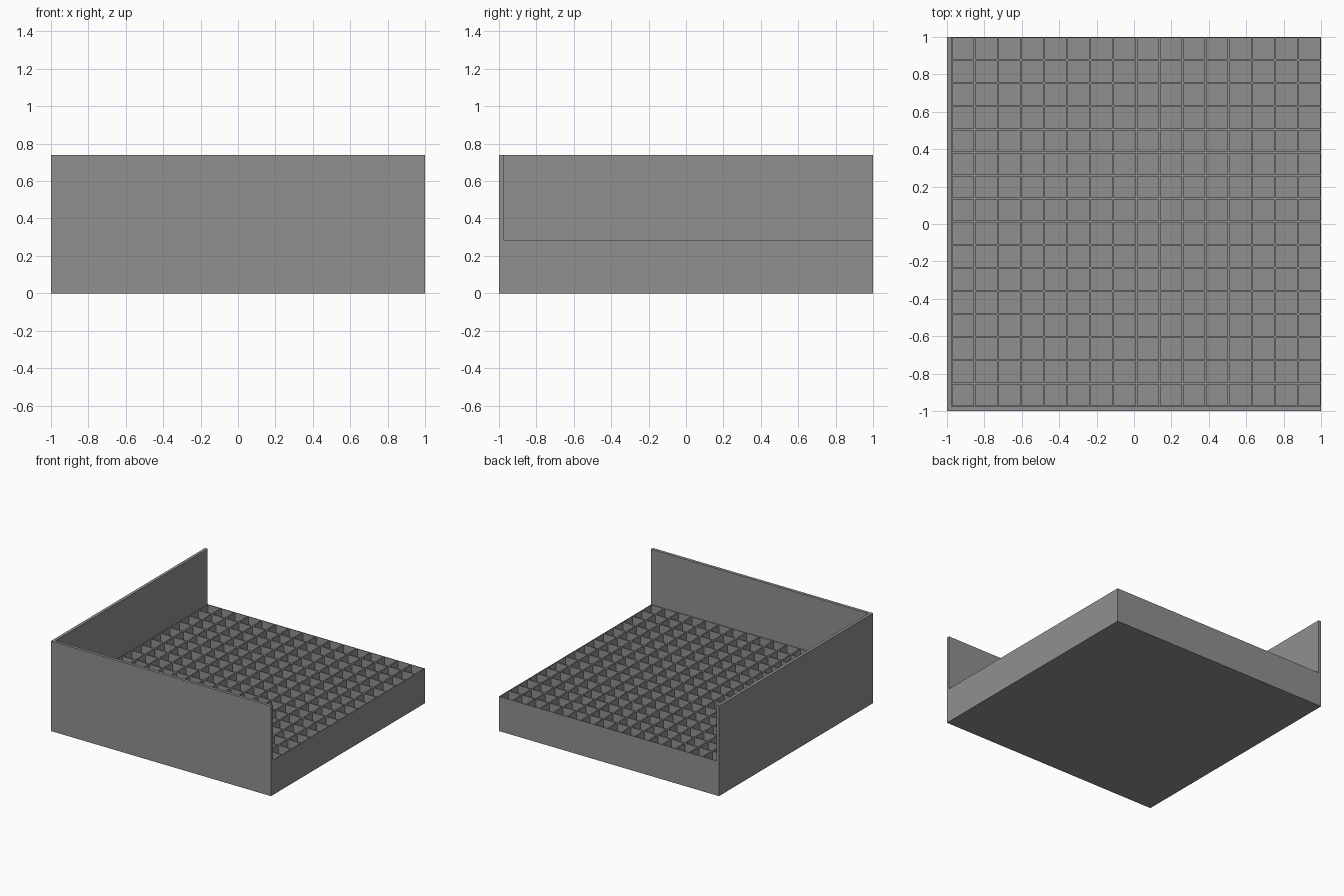
import bpy, bmesh
from mathutils import Matrix

if "Cube" in bpy.data.objects:
    bpy.data.objects.remove(bpy.data.objects["Cube"])

WALL = 0.0247          # thickness of the two tall walls
TALL = 0.74            # height of the tall walls
DECK = 0.285           # height of the tray
FLOOR = 0.03           # floor level inside the cells
RIB = 0.0105           # thickness of the ribs between cells
CELLS = 16

grey = bpy.data.materials.new("mid grey")
grey.diffuse_color = (0.28, 0.28, 0.28, 1)
grey.use_nodes = True
grey.node_tree.nodes["Principled BSDF"].inputs["Base Color"].default_value = grey.diffuse_color


def finish(name, bm):
    bmesh.ops.recalc_face_normals(bm, faces=bm.faces)
    mesh = bpy.data.meshes.new(name)
    bm.to_mesh(mesh)
    bm.free()
    mesh.materials.append(grey)
    obj = bpy.data.objects.new(name, mesh)
    bpy.context.collection.objects.link(obj)


def extrude_faces(bm, faces, dz):
    new = bmesh.ops.extrude_face_region(bm, geom=faces)["geom"]
    verts = [v for v in new if isinstance(v, bmesh.types.BMVert)]
    bmesh.ops.translate(bm, verts=verts, vec=(0, 0, dz))


# Tall corner wall: L-shaped plan along the front and left sides
bm = bmesh.new()
inner = -1 + WALL
plan = [(-1, -1), (1, -1), (1, inner), (inner, inner), (inner, 1), (-1, 1)]
extrude_faces(bm, [bm.faces.new([bm.verts.new((x, y, 0)) for x, y in plan])], TALL)
finish("corner_wall", bm)

# Cell tray: grid of square pockets with thin ribs
bm = bmesh.new()
bmesh.ops.create_grid(bm, x_segments=CELLS, y_segments=CELLS, size=1 - WALL / 2,
                      matrix=Matrix.Translation((WALL / 2, WALL / 2, DECK)))
cells = list(bm.faces)
rim = [e for e in bm.edges if e.is_boundary]

# outer sides and underside
skirt = bmesh.ops.extrude_edge_only(bm, edges=rim)["geom"]
low = [v for v in skirt if isinstance(v, bmesh.types.BMVert)]
bmesh.ops.translate(bm, verts=low, vec=(0, 0, -DECK))
bmesh.ops.contextual_create(bm, geom=[e for e in skirt if isinstance(e, bmesh.types.BMEdge)
                                      and all(v.co.z < 0.01 for v in e.verts)])

# pockets
bmesh.ops.inset_individual(bm, faces=cells, thickness=RIB / 2, use_even_offset=True)
extrude_faces(bm, cells, FLOOR - DECK)
bmesh.ops.delete(bm, geom=[f for f in cells if f.is_valid and f.calc_center_median().z > DECK - 0.01],
                 context='FACES_ONLY')
finish("cell_tray", bm)
